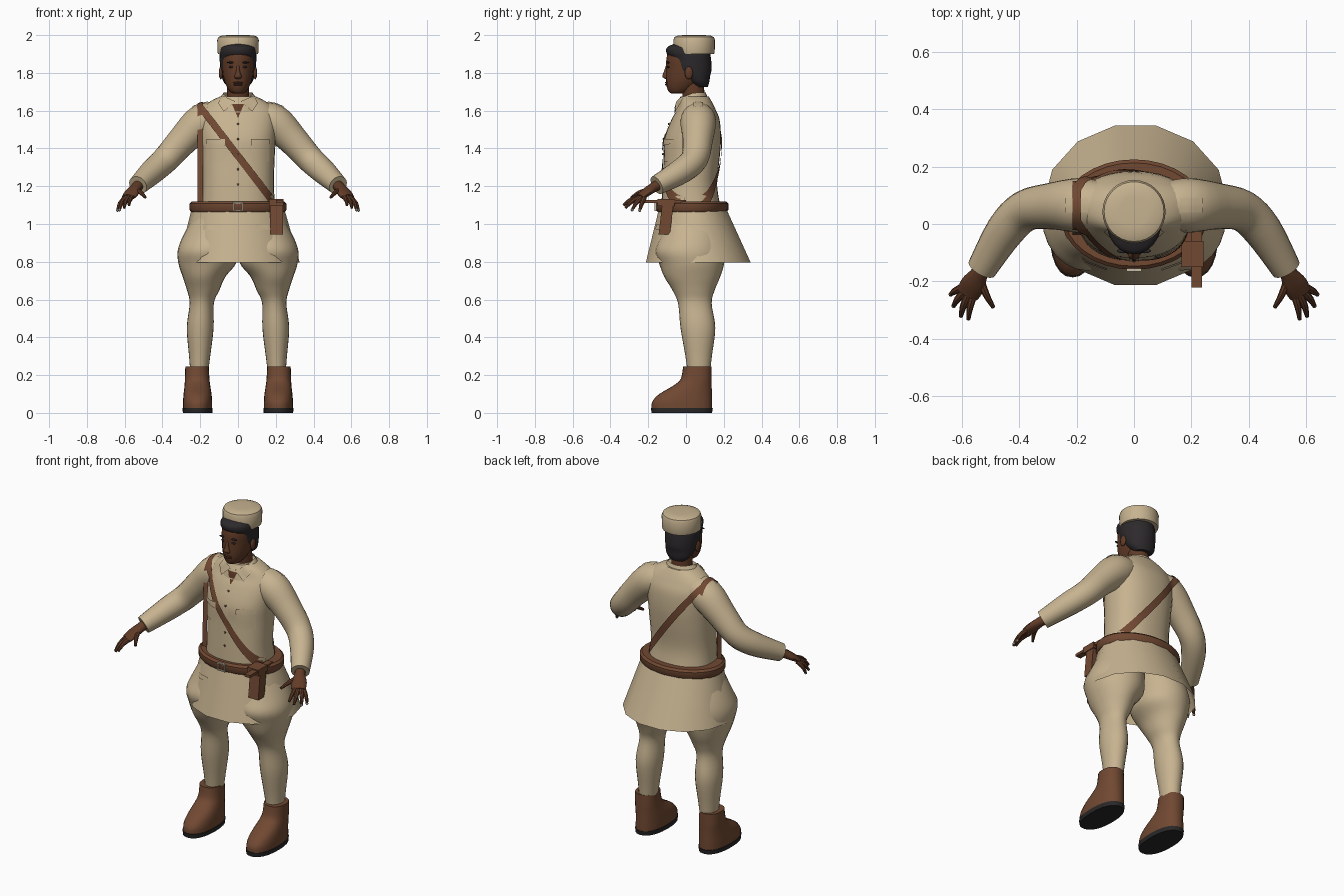
import bpy, bmesh, math
from mathutils import Vector
from mathutils.bvhtree import BVHTree

cube = bpy.data.objects.get("Cube")
if cube:
    bpy.data.objects.remove(cube, do_unlink=True)


def material(name, r, g, b):
    m = bpy.data.materials.new(name)
    m.use_nodes = True
    m.diffuse_color = (r, g, b, 1)
    bsdf = m.node_tree.nodes["Principled BSDF"]
    bsdf.inputs["Base Color"].default_value = (r, g, b, 1)
    bsdf.inputs["Roughness"].default_value = 0.8
    return m


KHAKI = material("khaki_cloth", .57, .45, .28)
SKIN = material("brown_skin", .12, .044, .02)
LEATHER = material("brown_leather", .165, .066, .032)
HAIR = material("black_hair", .026, .022, .025)
SOLE = material("dark_sole", .022, .02, .021)
METAL = material("pale_metal", .6, .52, .38)
NAIL = material("grey_nail", .25, .23, .2)
LIP = material("dark_lip", .085, .026, .015)


def finish(name, bm, mat, angle=40, closed=True):
    if closed:
        bmesh.ops.recalc_face_normals(bm, faces=bm.faces)
    me = bpy.data.meshes.new(name)
    bm.to_mesh(me)
    bm.free()
    me.materials.append(mat)
    ob = bpy.data.objects.new(name, me)
    bpy.context.collection.objects.link(ob)
    bpy.ops.object.select_all(action='DESELECT')
    ob.select_set(True)
    bpy.context.view_layer.objects.active = ob
    bpy.ops.object.shade_smooth_by_angle(angle=math.radians(angle))
    return ob


def refine(rows, k):
    """Catmull-Rom resampling of section rows."""
    out = []
    for i in range(len(rows) - 1):
        quad = [rows[max(i - 1, 0)], rows[i], rows[i + 1], rows[min(i + 2, len(rows) - 1)]]
        for j in range(k):
            t = j / k
            out.append([b + .5 * t * (c - a + t * (2*a - 5*b + 4*c - d + t * (3*(b - c) + d - a)))
                        for a, b, c, d in zip(*quad)])
    return out + [list(rows[-1])]


def loft(name, rows, mat, n=24, k=4, power=2, along=False, caps=(True, True), angle=40):
    """Skin elliptical rings (x, y, z, a, b): level rings, or square to the path."""
    rows = refine(rows, k)
    pts = [Vector(r[:3]) for r in rows]
    bm = bmesh.new()
    rings = []
    for i, r in enumerate(rows):
        u, v = Vector((1, 0, 0)), Vector((0, 1, 0))
        if along:
            t = (pts[min(i + 1, len(pts) - 1)] - pts[max(i - 1, 0)]).normalized()
            u = t.cross(Vector((0, 0, 1))).normalized()
            v = u.cross(t)
        ring = []
        for j in range(n):
            c, s = math.cos(math.tau * j / n), math.sin(math.tau * j / n)
            c, s = (math.copysign(abs(w) ** (2 / power), w) for w in (c, s))
            ring.append(bm.verts.new(pts[i] + u * c * r[3] + v * s * r[4]))
        rings.append(ring)
    for p, q in zip(rings, rings[1:]):
        for j in range(n):
            bm.faces.new((p[j], p[(j + 1) % n], q[(j + 1) % n], q[j]))
    for use, ring in zip(caps, (rings[0], rings[-1])):
        if use:
            bm.faces.new(ring)
    return finish(name, bm, mat, angle)


def ball(name, loc, scale, mat):
    bm = bmesh.new()
    bmesh.ops.create_uvsphere(bm, u_segments=14, v_segments=8, radius=1)
    for v in bm.verts:
        v.co = Vector(loc) + v.co * Vector(scale)
    return finish(name, bm, mat, 80)


def box(name, lo, hi, mat, lean=0):
    """Box whose lower end is pushed forward by lean."""
    bm = bmesh.new()
    bmesh.ops.create_cube(bm, size=1)
    lo, hi = Vector(lo), Vector(hi)
    for v in bm.verts:
        low = v.co.z < 0
        v.co = (lo + hi) / 2 + v.co * (hi - lo)
        v.co.y -= lean if low else 0
    return finish(name, bm, mat, 30)


def surface(objs):
    verts, faces = [], []
    for o in objs:
        base = len(verts)
        verts += [v.co.copy() for v in o.data.vertices]
        faces += [[i + base for i in p.vertices] for p in o.data.polygons]
    return BVHTree.FromPolygons(verts, faces)


def drape(name, tree, corners, ray, mat, nu=6, nv=3, off=.005):
    """Lay a thin patch with four (p, q) corners on a surface along a ray."""
    ray = Vector(ray)
    a, b, c, d = (Vector(p) for p in corners)
    bm = bmesh.new()
    grid = []
    for i in range(nu + 1):
        row = []
        for j in range(nv + 1):
            s, t = i / nu, j / nv
            p = (a * (1 - s) + b * s) * (1 - t) + (d * (1 - s) + c * s) * t
            p = Vector((p.x, p.y, 0)) if ray.z else Vector((p.x, 0, p.y))
            hit, nor, _, _ = tree.ray_cast(p - ray * 3, ray)
            if hit is None:
                hit, nor, _, _ = tree.find_nearest(p)
            row.append(bm.verts.new(hit - ray * off))
        grid.append(row)
    for i in range(nu):
        for j in range(nv):
            bm.faces.new((grid[i][j], grid[i + 1][j], grid[i + 1][j + 1], grid[i][j + 1]))
    bm.normal_update()
    if sum(f.normal.dot(ray) for f in bm.faces) > 0:
        bmesh.ops.reverse_faces(bm, faces=bm.faces)
    return finish(name, bm, mat, 60, closed=False)


# Shirt and skirt
shirt = loft("shirt_body", [(0, .03, 1.06, .2, .16), (0, .02, 1.2, .19, .145), (0, .03, 1.35, .194, .148),
                            (0, .035, 1.45, .2, .15), (0, .05, 1.55, .205, .128), (0, .055, 1.61, .19, .1),
                            (0, .05, 1.65, .145, .085), (0, .045, 1.675, .095, .075)], KHAKI, 32, power=2.3)
skirt = loft("skirt", [(0, .035, 1.08, .245, .183), (.005, .065, .795, .322, .285)],
             KHAKI, 14, k=3, caps=(True, False))
collar = loft("collar", [(0, .035, 1.63, .12, .098), (0, .032, 1.665, .1, .085), (0, .035, 1.695, .078, .07)],
              KHAKI, caps=(False, False))
for v in collar.data.vertices:
    v.co.z -= .035 * max(0, (.04 - v.co.y) / .09)

# Belt, buckle and holster
loft("belt", [(0, .033, z, a, a - .065) for z, a in ((1.063, .247), (1.075, .257), (1.108, .257), (1.12, .245))],
     LEATHER, 32, k=1)
for i, (lo, hi) in enumerate((((-.026, 1.07), (-.019, 1.115)), ((.019, 1.07), (.026, 1.115)),
                              ((-.026, 1.109), (.026, 1.116)), ((-.026, 1.068), (.026, 1.075)))):
    box(f"buckle_bar_{i + 1}", (lo[0], -.166, lo[1]), (hi[0], -.155, hi[1]), METAL)
box("holster", (.17, -.125, .945), (.238, -.065, 1.115), LEATHER, lean=.02)
box("holster_grip", (.2, -.222, 1.11), (.236, .0, 1.126), LEATHER)
box("holster_flap", (.165, -.15, 1.095), (.242, -.06, 1.132), LEATHER)

sleeves = []
for s, side in ((1, "left"), (-1, "right")):
    # Sleeve and cuff
    sleeves.append(loft(side + "_sleeve", [
        (s * x, y, z, r, r) for x, y, z, r in (
            (.1, .065, 1.565, .08), (.19, .065, 1.54, .095), (.29, .062, 1.445, .081), (.38, .045, 1.345, .072),
            (.45, -.025, 1.28, .067), (.53, -.155, 1.205, .052))], KHAKI, 20, along=True))
    # Hand
    loft(side + "_palm", [(s * .515, -.13, 1.215, .03, .03), (s * .537, -.17, 1.195, .03, .026),
                          (s * .56, -.21, 1.168, .043, .022), (s * .58, -.245, 1.142, .04, .016)],
         SKIN, 14, along=True)
    fingers = {"thumb": ((.535, -.195, 1.18), (.49, -.29, 1.14)),
               "index_finger": ((.555, -.235, 1.15), (.577, -.332, 1.1)),
               "middle_finger": ((.575, -.24, 1.145), (.603, -.322, 1.085)),
               "ring_finger": ((.59, -.235, 1.14), (.628, -.285, 1.075)),
               "little_finger": ((.597, -.22, 1.14), (.638, -.245, 1.072))}
    for label, (p, q) in fingers.items():
        p, q = Vector((s * p[0], *p[1:])), Vector((s * q[0], *q[1:]))
        mid = p.lerp(q, .55) + Vector((s * .004, 0, .008))
        loft(f"{side}_{label}", [(*p, .014, .014), (*mid, .012, .012), (*q, .007, .007)],
             SKIN, 8, k=3, along=True)
        if label in ("ring_finger", "little_finger"):
            ball(f"{side}_{label}_nail", q, (.008, .008, .008), NAIL)
    # Breeches
    loft(side + "_breeches_leg", [
        (s * x, y, z, a, b) for x, y, z, a, b in (
            (.205, .068, .22, .048, .06), (.203, .067, .3, .056, .07), (.2, .063, .45, .071, .092),
            (.192, .047, .58, .064, .089), (.184, .04, .65, .086, .112), (.18, .033, .72, .113, .148),
            (.163, .03, .79, .152, .172), (.162, .022, .86, .157, .185), (.145, .03, .94, .145, .165),
            (.12, .03, 1.05, .11, .14))], KHAKI, 24)
    # Boot and sole
    loft(side + "_boot", [
        (s * x, y, z, a, b) for x, y, z, a, b in (
            (.214, -.022, .024, .077, .16), (.214, -.02, .06, .077, .158), (.214, -.002, .1, .074, .139),
            (.215, .035, .145, .068, .101), (.216, .054, .18, .065, .082), (.217, .06, .245, .062, .075))],
        LEATHER, 24, power=2.3)
    loft(side + "_sole", [(s * .214, -.022, 0, .078, .16), (s * .214, -.022, .026, .08, .164)],
         SOLE, 24, k=1, power=2.3)
    # Ear, eye and brow
    ball(side + "_ear", (s * .091, .015, 1.8), (.011, .022, .034), SKIN)
    ball(side + "_eye", (s * .033, -.093, 1.832), (.015, .007, .006), HAIR)
    ball(side + "_brow", (s * .036, -.094, 1.855), (.023, .008, .005), HAIR)

# Head and neck
loft("neck", [(0, .045, 1.6, .065, .06), (0, .04, 1.68, .058, .058), (0, .03, 1.76, .058, .065)], SKIN)
loft("head", [(0, -.042, 1.69, .022, .034), (0, -.035, 1.7, .042, .056), (0, -.02, 1.73, .061, .083),
              (0, 0, 1.77, .076, .106), (0, .008, 1.82, .083, .113), (0, .01, 1.88, .085, .113),
              (0, .015, 1.94, .075, .1)], SKIN)
loft("hair", [(0, .08, 1.725, .05, .035), (0, .068, 1.75, .075, .055), (0, .05, 1.785, .088, .078),
              (0, .034, 1.82, .094, .102), (0, .027, 1.87, .097, .106), (0, .012, 1.905, .097, .115),
              (0, .008, 1.935, .09, .108), (0, .02, 1.955, .06, .08)], HAIR)
loft("nose", [(0, -.098, 1.84, .007, .008), (0, -.105, 1.805, .011, .013), (0, -.107, 1.78, .02, .018),
              (0, -.1, 1.768, .014, .01)], SKIN, 12)
for label, z in (("upper", 1.748), ("lower", 1.738)):
    ball(label + "_lip", (0, -.1, z), (.026, .011, .006), LIP)

# Round cap
loft("cap", [(0, .043, z, a, a) for z, a in
             ((1.9, .106), (1.91, .109), (1.975, .11), (1.99, .104), (1.998, .085), (2.0, .05))],
     KHAKI, 32, k=1)

# Diagonal strap over the right shoulder
body = surface([shirt, skirt] + sleeves)
for label, d in (("front", 1), ("back", -1)):
    drape(label + "_strap", body, ((-.215, 1.61), (.175, 1.1), (.21, 1.12), (-.185, 1.63)),
          (0, d, 0), LEATHER, 26, 2, .008)
drape("shoulder_strap", body, ((-.215, -.04), (-.215, .15), (-.185, .15), (-.185, -.04)),
      (0, 0, -1), LEATHER, 10, 2, .008)

# Open neck, collar points, pockets and shoulder tabs
front = (0, 1, 0)
cloth = surface([shirt, skirt, collar])
drape("open_neck", cloth, ((-.032, 1.635), (.032, 1.635), (.002, 1.565), (-.002, 1.565)), front, SKIN, off=.004)
for s, side in ((1, "left"), (-1, "right")):
    drape(side + "_collar_point", cloth, ((s * .015, 1.65), (s * .085, 1.68), (s * .105, 1.64), (s * .075, 1.595)),
          front, KHAKI, off=.009)
    drape(side + "_breast_pocket", cloth, ((s * .07, 1.445), (s * .165, 1.445), (s * .165, 1.33), (s * .07, 1.33)),
          front, KHAKI, off=.004)
    drape(side + "_breast_flap", cloth, ((s * .068, 1.45), (s * .168, 1.45), (s * .168, 1.425), (s * .068, 1.415)),
          front, KHAKI, off=.009)
    drape(side + "_skirt_flap", cloth, ((s * .095, 1.0), (s * .185, .995), (s * .185, .968), (s * .095, .973)),
          front, KHAKI, off=.006)
    drape(side + "_shoulder_tab", body, ((s * .16, .04), (s * .24, .04), (s * .24, .09), (s * .16, .09)),
          (0, 0, -1), KHAKI)

# Button row
drape("button_placket", cloth, ((-.018, 1.56), (.018, 1.56), (.018, 1.13), (-.018, 1.13)), front, KHAKI, 3, 10, .004)
for i in range(5):
    z = 1.53 - i * .08
    hit = cloth.ray_cast(Vector((0, -2, z)), Vector(front))[0]
    ball(f"button_{i + 1}", hit - Vector((0, .005, 0)), (.006, .004, .006), LEATHER)
